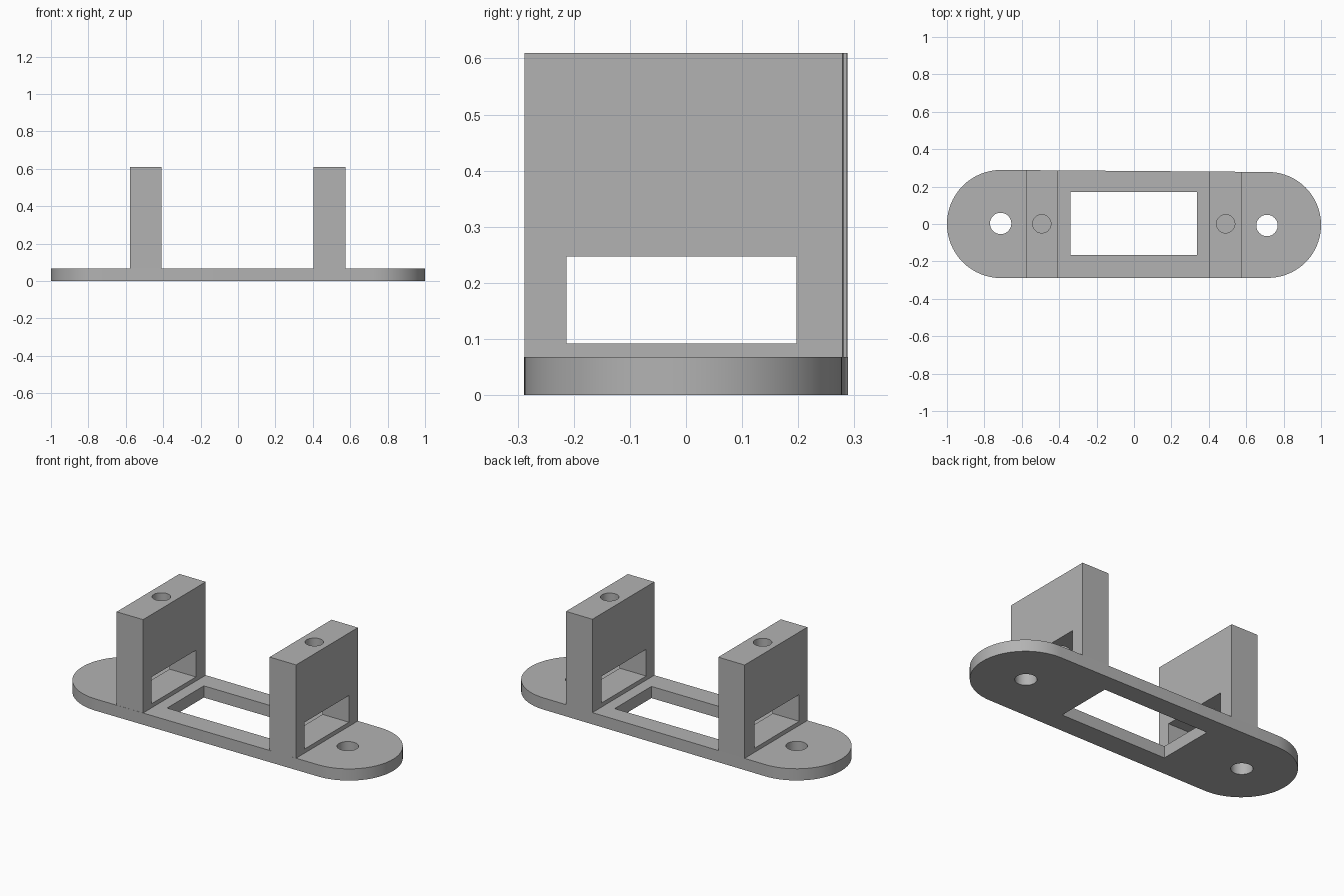
import bpy
import bmesh
import math

default = bpy.data.objects.get("Cube")
if default:
    bpy.data.objects.remove(default, do_unlink=True)

FRONT = -0.288
PLATE_TOP = 0.068
POST_TOP = 0.61
LEFT_END = (0.717, -0.005, 0.283)     # x, y, radius
RIGHT_END = (-0.711, 0.0, 0.289)

grey = bpy.data.materials.new("plain grey")
grey.use_nodes = True
colour = (0.45, 0.45, 0.45, 1)
grey.diffuse_color = colour
grey.node_tree.nodes["Principled BSDF"].inputs["Base Color"].default_value = colour


def prism(name, outline, z0, z1):
    """Extrude a counter-clockwise outline from z0 up to z1."""
    bm = bmesh.new()
    base = bm.faces.new([bm.verts.new((x, y, z0)) for x, y in outline])
    top = bmesh.ops.extrude_face_region(bm, geom=[base])["geom"]
    verts = [v for v in top if isinstance(v, bmesh.types.BMVert)]
    bmesh.ops.translate(bm, verts=verts, vec=(0, 0, z1 - z0))
    bmesh.ops.recalc_face_normals(bm, faces=bm.faces)
    mesh = bpy.data.meshes.new(name)
    bm.to_mesh(mesh)
    bm.free()
    mesh.materials.append(grey)
    obj = bpy.data.objects.new(name, mesh)
    bpy.context.collection.objects.link(obj)
    return obj


def arc(x, y, r, start, end, steps):
    angles = [math.radians(start + (end - start) * i / steps) for i in range(steps + 1)]
    return [(x + r * math.cos(a), y + r * math.sin(a)) for a in angles]


def circle(x, y, r):
    return arc(x, y, r, 0, 360, 48)[:-1]


def rect(x0, x1, y0, y1):
    return [(x0, y0), (x1, y0), (x1, y1), (x0, y1)]


def cut(obj, outline, z0, z1):
    cutter = prism("cutter", outline, z0, z1)
    cutter.hide_render = True
    mod = obj.modifiers.new("opening", 'BOOLEAN')
    mod.operation = 'DIFFERENCE'
    mod.solver = 'EXACT'
    mod.object = cutter
    bpy.context.view_layer.objects.active = obj
    bpy.ops.object.modifier_apply(modifier=mod.name)
    bpy.data.objects.remove(cutter, do_unlink=True)


def smooth(obj):
    bpy.ops.object.select_all(action='DESELECT')
    obj.select_set(True)
    bpy.context.view_layer.objects.active = obj
    bpy.ops.object.shade_smooth_by_angle(angle=math.radians(30))


def back(x):
    """The back edge tapers slightly between the two rounded ends."""
    xa, ya, ra = RIGHT_END
    xb, yb, rb = LEFT_END
    t = (x - xa) / (xb - xa)
    return (ya + ra) * (1 - t) + (yb + rb) * t


# Base plate with rounded ends, screw holes and a central window
outline = arc(*LEFT_END, -90, 90, 40) + arc(*RIGHT_END, 90, 270, 40)
plate = prism("base_plate", outline, 0, PLATE_TOP)
cut(plate, rect(-0.34, 0.338, -0.165, 0.172), -0.1, 0.2)
for x, y in ((-0.713, 0.003), (0.711, -0.008)):
    cut(plate, circle(x, y, 0.057), -0.1, 0.2)
smooth(plate)

# Upright posts, each with a slot near the foot and a screw hole in the top
for name, x0, x1 in (("right_post", -0.578, -0.408), ("left_post", 0.405, 0.575)):
    foot = [(x0, FRONT), (x1, FRONT), (x1, back(x1)), (x0, back(x0))]
    post = prism(name, foot, PLATE_TOP, POST_TOP)
    cut(post, rect(x0 - 0.1, x1 + 0.1, -0.213, 0.197), 0.092, 0.247)
    cut(post, circle((x0 + x1) / 2, 0.001, 0.049), 0.2, 0.7)
    smooth(post)
